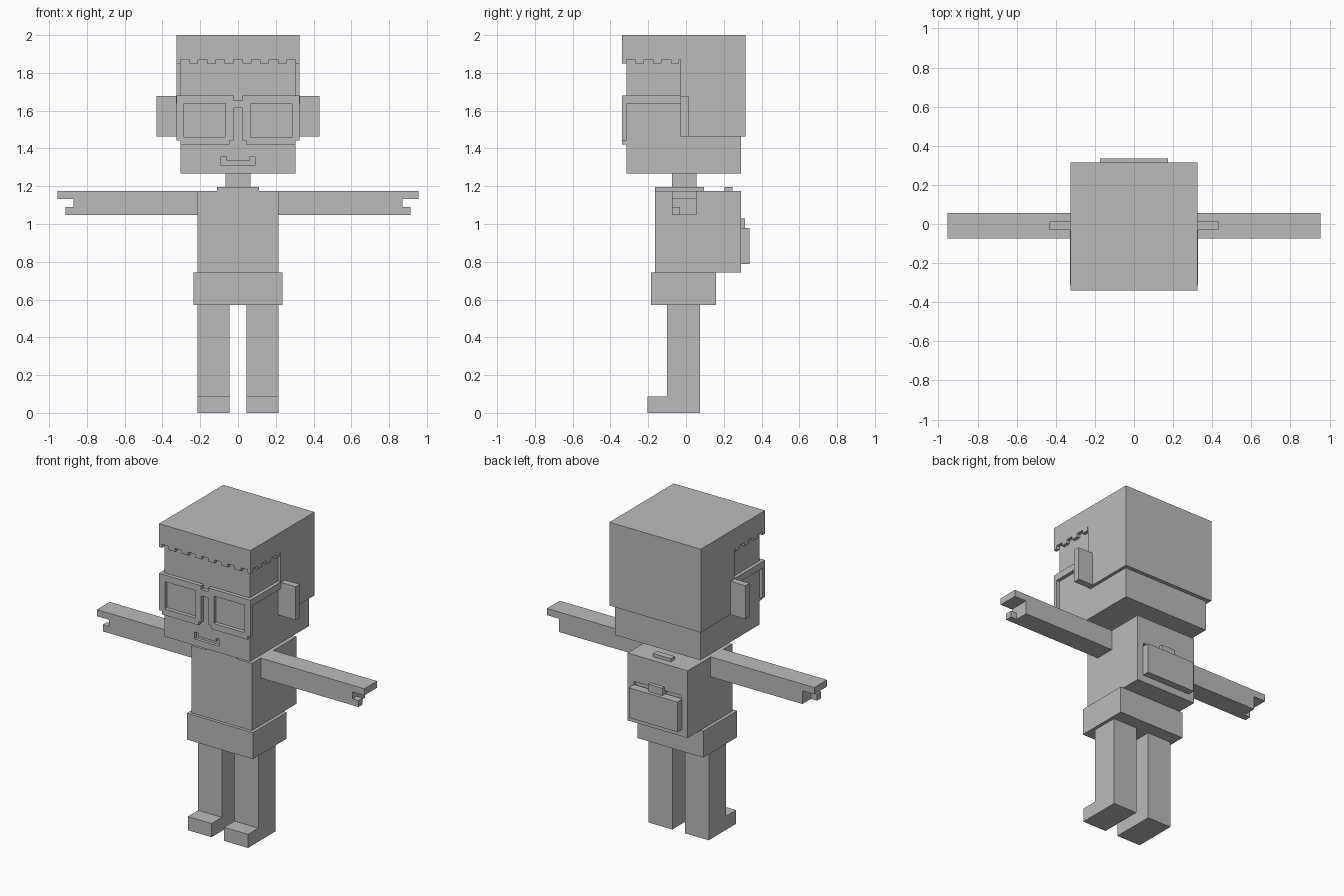
import bpy
import bmesh

if "Cube" in bpy.data.objects:
    bpy.data.objects.remove(bpy.data.objects["Cube"])

grey = bpy.data.materials.new("plain_grey")
grey.diffuse_color = (0.5, 0.5, 0.5, 1)
grey.use_nodes = True
grey.node_tree.nodes["Principled BSDF"].inputs["Base Color"].default_value = grey.diffuse_color


def finish(name, bm):
    """Turn a bmesh into a named, flat-shaded object."""
    bmesh.ops.recalc_face_normals(bm, faces=bm.faces)
    mesh = bpy.data.meshes.new(name)
    bm.to_mesh(mesh)
    bm.free()
    mesh.materials.append(grey)
    obj = bpy.data.objects.new(name, mesh)
    bpy.context.collection.objects.link(obj)
    return obj


def boxes(name, specs):
    """One object from boxes given as (x0, x1, y0, y1, z0, z1)."""
    bm = bmesh.new()
    for x0, x1, y0, y1, z0, z1 in specs:
        for v in bmesh.ops.create_cube(bm, size=1)["verts"]:
            v.co = ((x0 + x1) / 2 + v.co.x * (x1 - x0),
                    (y0 + y1) / 2 + v.co.y * (y1 - y0),
                    (z0 + z1) / 2 + v.co.z * (z1 - z0))
    return finish(name, bm)


def prism(name, outline, axis, a, b):
    """Extrude an outline along x (points are y, z) or y (points are x, z)."""
    bm = bmesh.new()
    place = (lambda p: (a, p[0], p[1])) if axis == "x" else (lambda p: (p[0], a, p[1]))
    face = bm.faces.new([bm.verts.new(place(p)) for p in outline])
    ext = bmesh.ops.extrude_face_region(bm, geom=[face])["geom"]
    move = (b - a, 0, 0) if axis == "x" else (0, b - a, 0)
    bmesh.ops.translate(bm, vec=move, verts=[g for g in ext if isinstance(g, bmesh.types.BMVert)])
    return finish(name, bm)


def cut(target, cutter):
    """Subtract the cutter with a boolean modifier."""
    mod = target.modifiers.new("cut", "BOOLEAN")
    mod.operation = "DIFFERENCE"
    mod.solver = "EXACT"
    mod.object = cutter
    bpy.context.view_layer.objects.active = target
    bpy.ops.object.modifier_apply(modifier=mod.name)
    bpy.data.objects.remove(cutter)


def both(specs):
    """Add the mirrored copy of each box across x = 0."""
    return specs + [(-s[1], -s[0]) + s[2:] for s in specs]


# Head with an engraved smile
head = boxes("head", [(-0.305, 0.305, -0.315, 0.29, 1.268, 1.95)])
smile = [(-0.09, 1.31), (0.09, 1.31), (0.09, 1.355), (0.062, 1.355),
         (0.062, 1.333), (-0.062, 1.333), (-0.062, 1.355), (-0.09, 1.355)]
cut(head, prism("smile_cutter", smile, "y", -0.36, -0.295))

# Hair: cap and back in one stepped profile
prism("hair", [(-0.34, 1.872), (-0.03, 1.872), (-0.03, 1.462), (0.315, 1.462),
               (0.315, 2.0), (-0.34, 2.0)], "x", -0.326, 0.326)

# Jagged fringe teeth along the front and both sides
step = 0.61 / 13
teeth = []
for i in range(1, 13, 2):
    x = -0.305 + i * step
    teeth.append((x, x + step, -0.34, -0.315, 1.85, 1.872))
side_teeth = [(0.305, 0.326, -0.34, -0.315, 1.85, 1.872)]
for i in (1, 3, 5):
    y = -0.315 + i * step
    side_teeth.append((0.305, 0.326, y, y + step * 0.95, 1.85, 1.872))
boxes("fringe_teeth", teeth + both(side_teeth))

# Ears
boxes("ears", both([(0.32, 0.432, -0.03, 0.012, 1.462, 1.677)]))

# Glasses: rims, bridge and temple arms
y0, y1 = -0.34, -0.315
boxes("glasses", both([
    (0.025, 0.326, y0, y1, 1.637, 1.68),
    (0.025, 0.065, y0, y1, 1.442, 1.637),
    (0.285, 0.326, y0, y1, 1.442, 1.637),
    (0.065, 0.285, y0, y1, 1.42, 1.46),
    (0.045, 0.065, y0, y1, 1.42, 1.442),
    (0.285, 0.305, y0, y1, 1.42, 1.442),
    (0.305, 0.327, y1, 0.012, 1.637, 1.68),
]) + [(-0.025, 0.025, y0, y1, 1.615, 1.655)])

# Neck and collar
boxes("neck", [(-0.066, 0.066, -0.075, 0.055, 1.15, 1.28)])
boxes("collar", [(-0.11, 0.11, -0.165, 0.095, 1.17, 1.197)])

# Torso with two shallow slots above the back pocket
torso = boxes("torso", [(-0.215, 0.215, -0.165, 0.29, 0.742, 1.176)])
cut(torso, boxes("slot_cutter", both([(0.05, 0.17, 0.268, 0.35, 0.97, 1.005)])))

# Back pocket, buckle and carry handle
boxes("back_pocket", [(-0.174, 0.174, 0.28, 0.335, 0.787, 0.98)])
boxes("pocket_buckle", [(-0.05, 0.05, 0.28, 0.313, 0.97, 1.028)])
boxes("carry_handle", [(-0.065, 0.065, 0.205, 0.246, 1.17, 1.197)])

# Hips
boxes("hips", [(-0.236, 0.236, -0.185, 0.16, 0.572, 0.742)])

# Arms with flat fingers and a front thumb
boxes("arms", both([
    (0.21, 0.87, -0.075, 0.055, 1.047, 1.176),
    (0.87, 0.955, -0.075, 0.055, 1.133, 1.176),
    (0.87, 0.913, -0.075, -0.032, 1.047, 1.089),
]))

# Legs and feet
leg = [(-0.205, 0), (0.075, 0), (0.075, 0.575), (-0.1, 0.575), (-0.1, 0.088), (-0.205, 0.088)]
prism("right_leg", leg, "x", 0.045, 0.215)
prism("left_leg", leg, "x", -0.215, -0.045)
